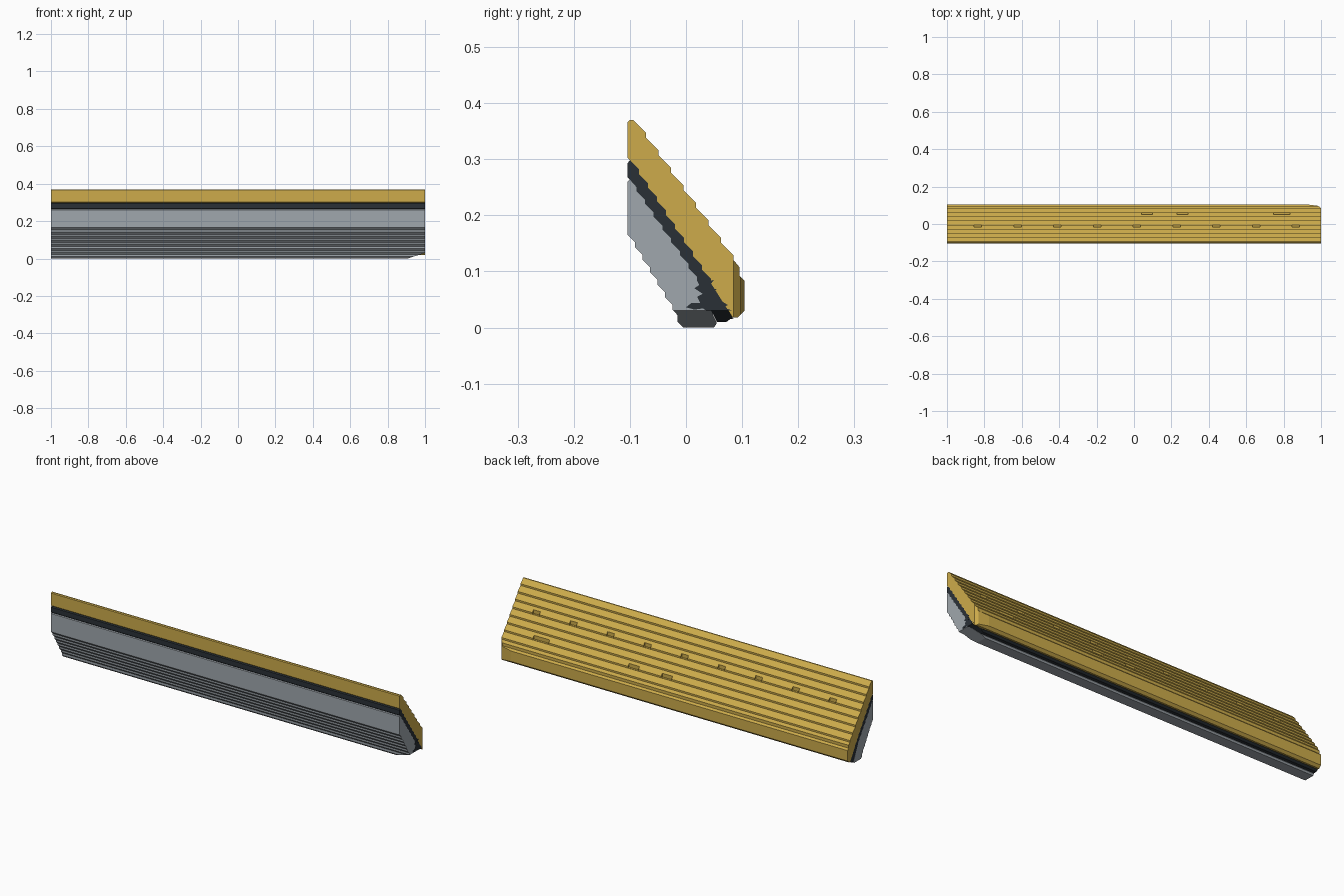
import bpy, bmesh
from mathutils import Vector

if "Cube" in bpy.data.objects:
    bpy.data.objects.remove(bpy.data.objects["Cube"])


def material(name, colour):
    m = bpy.data.materials.new(name)
    m.diffuse_color = (*colour, 1)
    m.use_nodes = True
    m.node_tree.nodes["Principled BSDF"].inputs["Base Color"].default_value = m.diffuse_color
    return m


GOLD = material("gold", (0.61, 0.41, 0.07))
DARK = material("charcoal", (0.023, 0.03, 0.037))
GREY = material("grey", (0.35, 0.386, 0.418))


def stairs(p, q, n):
    """Descending run from p to q: 45 degree slope, then a short drop."""
    dy, dz = (q[0] - p[0]) / n, (q[1] - p[1]) / n
    pts = [p]
    for k in range(n):
        y, z = p[0] + k * dy, p[1] + k * dz
        pts += [(y + dy, z - dy), (y + dy, z + dz)]
    return pts


def extrude(name, profile, mat, x0=-1.0, x1=1.0, cuts=()):
    """Sweep a (y, z) profile along x, trimming its end by planes."""
    bm = bmesh.new()
    face = bm.faces.new([bm.verts.new((x0, y, z)) for y, z in profile])
    out = bmesh.ops.extrude_face_region(bm, geom=[face])
    moved = [v for v in out["geom"] if isinstance(v, bmesh.types.BMVert)]
    bmesh.ops.translate(bm, verts=moved, vec=(x1 - x0, 0, 0))
    bmesh.ops.recalc_face_normals(bm, faces=bm.faces)
    for co, no in cuts:
        res = bmesh.ops.bisect_plane(
            bm, geom=bm.verts[:] + bm.edges[:] + bm.faces[:], dist=1e-6,
            plane_co=Vector(co), plane_no=Vector(no), clear_outer=True)
        edges = [e for e in res["geom_cut"]
                 if isinstance(e, bmesh.types.BMEdge) and e.is_boundary]
        bmesh.ops.holes_fill(bm, edges=edges, sides=0)
    bmesh.ops.recalc_face_normals(bm, faces=bm.faces)
    mesh = bpy.data.meshes.new(name)
    bm.to_mesh(mesh)
    bm.free()
    mesh.materials.append(mat)
    ob = bpy.data.objects.new(name, mesh)
    bpy.context.collection.objects.link(ob)
    return ob


# Planes trimming the lower and rear corners of the right end
bottom_cut = ((0.92, 0, 0.004), (0.026, 0, -0.08))
rear_cut = ((0.93, 0.104, 0), (0.007, 0.055, 0))
corner_cut = ((0.985, 0.097, 0), (0.012, 0.015, 0))

# Stepped boundaries between the layers
roof_step = stairs((-0.094, 0.37), (0.085, 0.12), 8)
upper_joint = stairs((-0.1, 0.298), (0.045, 0.078), 9)
lower_joint = stairs((-0.104, 0.266), (0.02, 0.083), 8)
front_step = stairs((-0.104, 0.165), (-0.024, 0.032), 6)

# Outer covering
covering = extrude(
    "outer_covering",
    [(-0.104, 0.302), (-0.104, 0.366), (-0.1, 0.37)] + roof_step
    + [(0.095, 0.108), (0.095, 0.093), (0.104, 0.084), (0.104, 0.03),
       (0.092, 0.018), (0.083, 0.018)] + upper_joint[::-1],
    GOLD, cuts=[rear_cut, corner_cut])

# Middle membrane
extrude(
    "middle_layer",
    [(-0.104, 0.268), (-0.104, 0.293)] + upper_joint
    + [(0.083, 0.018), (0.072, 0.01), (0.055, 0.01)] + lower_joint[:0:-1],
    DARK, cuts=[bottom_cut])

# Inner base
extrude(
    "inner_base",
    front_step + [(-0.015, 0.022), (-0.015, 0.01), (-0.005, 0), (0.05, 0),
                  (0.055, 0.008)] + lower_joint[:0:-1]
    + [(-0.1, 0.264), (-0.104, 0.26)],
    GREY, cuts=[bottom_cut])

# Ragged membrane showing at the lower right corner
extrude(
    "frayed_corner",
    [(0, .036), (.01, .044), (.025, .044), (.02, .055), (.03, .06),
     (.015, .07), (.03, .08), (.05, .085), (.04, .072), (.055, .068),
     (.04, .06), (.055, .052), (.075, .04), (.065, .036), (.09, .028),
     (.075, .024), (.085, .016), (.06, .012), (.05, .022), (.03, .034),
     (.015, .032)],
    DARK, x0=0.93, x1=1.001, cuts=[bottom_cut])


# Small notches cut back into two of the steps
def notch(x, width, step):
    y, z = roof_step[2 * step]
    bpy.ops.mesh.primitive_cube_add(size=1, location=(x, y - 0.002, z + 0.0135))
    cutter = bpy.context.object
    cutter.name = "notch_cutter"
    cutter.scale = (width, 0.018, 0.025)
    cutter.hide_render = True
    cutter.hide_set(True)
    mod = covering.modifiers.new("notch", "BOOLEAN")
    mod.operation = "DIFFERENCE"
    mod.solver = "EXACT"
    mod.object = cutter


for i in range(9):
    notch(-0.835 + 0.2125 * i, 0.04, 4)
for x, width in ((0.07, 0.06), (0.26, 0.06), (0.79, 0.09)):
    notch(x, width, 7)
